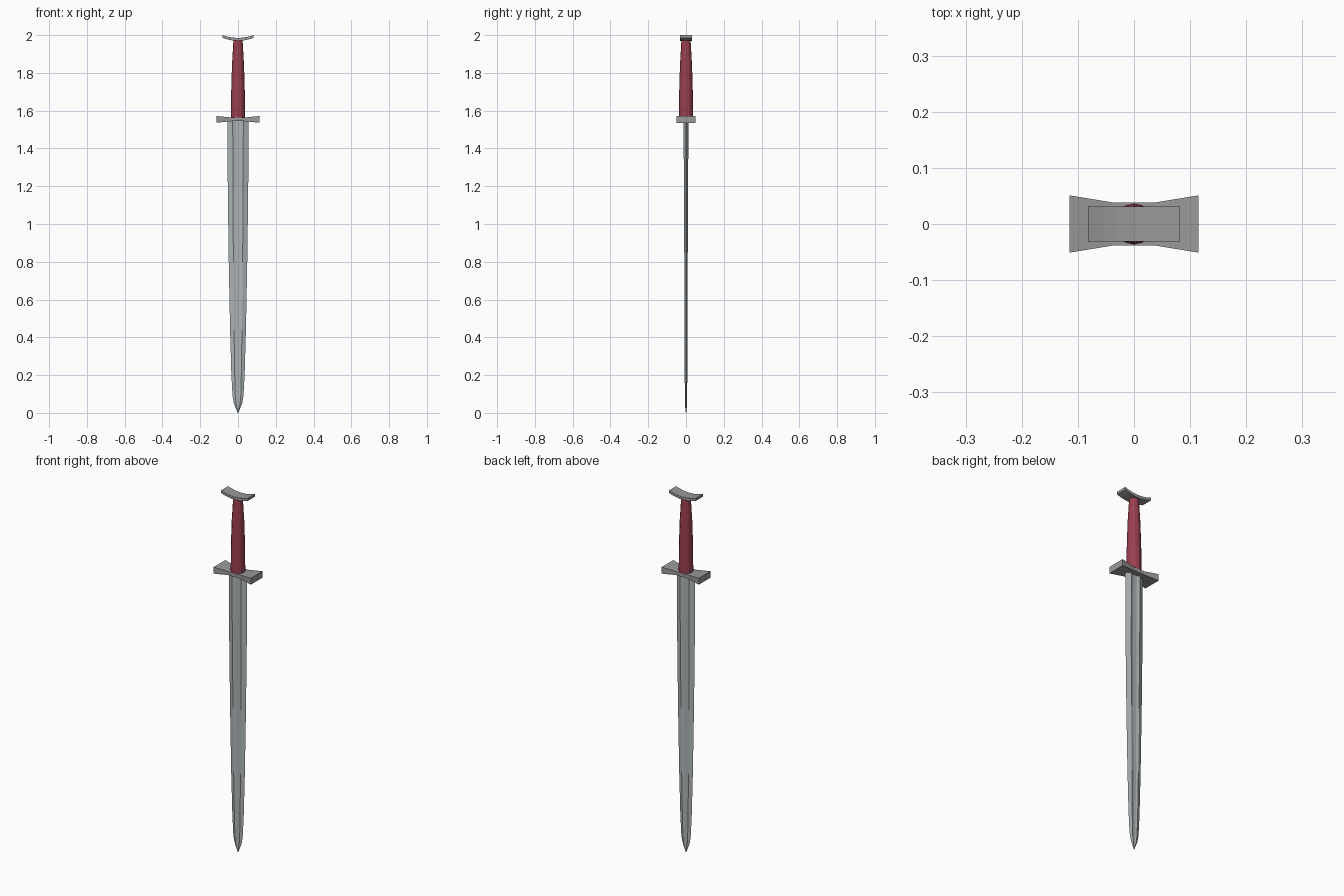
import bpy, bmesh, math

if "Cube" in bpy.data.objects:
    bpy.data.objects.remove(bpy.data.objects["Cube"])


def material(name, rgb):
    m = bpy.data.materials.new(name)
    m.diffuse_color = (*rgb, 1)
    m.use_nodes = True
    m.node_tree.nodes["Principled BSDF"].inputs["Base Color"].default_value = m.diffuse_color
    return m


def loft(name, rings, mat):
    """Skin a list of equal-length point rings and cap both ends."""
    bm = bmesh.new()
    loops = [[bm.verts.new(p) for p in ring] for ring in rings]
    n = len(loops[0])
    for a, b in zip(loops, loops[1:]):
        for i in range(n):
            j = (i + 1) % n
            bm.faces.new((a[i], a[j], b[j], b[i]))
    bm.faces.new(loops[0])
    bm.faces.new(loops[-1])
    bmesh.ops.recalc_face_normals(bm, faces=bm.faces)
    mesh = bpy.data.meshes.new(name)
    bm.to_mesh(mesh)
    bm.free()
    mesh.materials.append(mat)
    ob = bpy.data.objects.new(name, mesh)
    bpy.context.collection.objects.link(ob)
    return ob


steel = material("steel", (0.42, 0.46, 0.47))
iron = material("iron", (0.32, 0.32, 0.32))
leather = material("leather", (0.32, 0.05, 0.08))


# Blade: flattened section with a shallow central fuller, rounding to a point
def blade_ring(z, w, t):
    half = [(-w, 0), (-0.5 * w, -t), (-0.2 * w, -0.6 * t),
            (0.2 * w, -0.6 * t), (0.5 * w, -t)]
    return [(x, y, z) for x, y in half] + [(-x, -y, z) for x, y in half]


blade = [(0.012, 0.002, 0.001), (0.025, 0.012, 0.004), (0.05, 0.022, 0.005),
         (0.09, 0.029, 0.006), (0.20, 0.035, 0.007), (0.44, 0.042, 0.008),
         (0.80, 0.049, 0.009), (1.17, 0.054, 0.011), (1.55, 0.056, 0.013)]
loft("blade", [blade_ring(*s) for s in blade], steel)

# Crossguard: bar flaring toward both ends
guard = [(-0.115, 0.051, 0.018), (-0.035, 0.038, 0.010),
         (0.035, 0.038, 0.010), (0.115, 0.051, 0.018)]
loft("crossguard", [[(x, -y, 1.554 - h), (x, y, 1.554 - h),
                     (x, y, 1.554 + h), (x, -y, 1.554 + h)]
                    for x, y, h in guard], iron)

# Grip: faceted, tapering toward the pommel
grip = [(1.552, 0.037), (1.70, 0.036), (1.84, 0.032), (1.96, 0.025), (1.978, 0.023)]
loft("grip", [[(r * math.cos(k * math.tau / 12), r * math.sin(k * math.tau / 12), z)
               for k in range(12)] for z, r in grip], leather)

# Pommel: thin plate curved upward at the ends
pommel = []
for k in range(-3, 4):
    x = 0.082 * k / 3
    z = 1.970 + 0.015 * (k / 3) ** 2
    pommel.append([(x, -0.031, z), (x, 0.031, z),
                   (x, 0.031, z + 0.015), (x, -0.031, z + 0.015)])
loft("pommel", pommel, iron)

# Rest the blade tip on the ground
for ob in bpy.data.objects:
    if ob.name == "blade":
        for v in ob.data.vertices:
            if v.co.z < 0.02:
                v.co.z = 0
